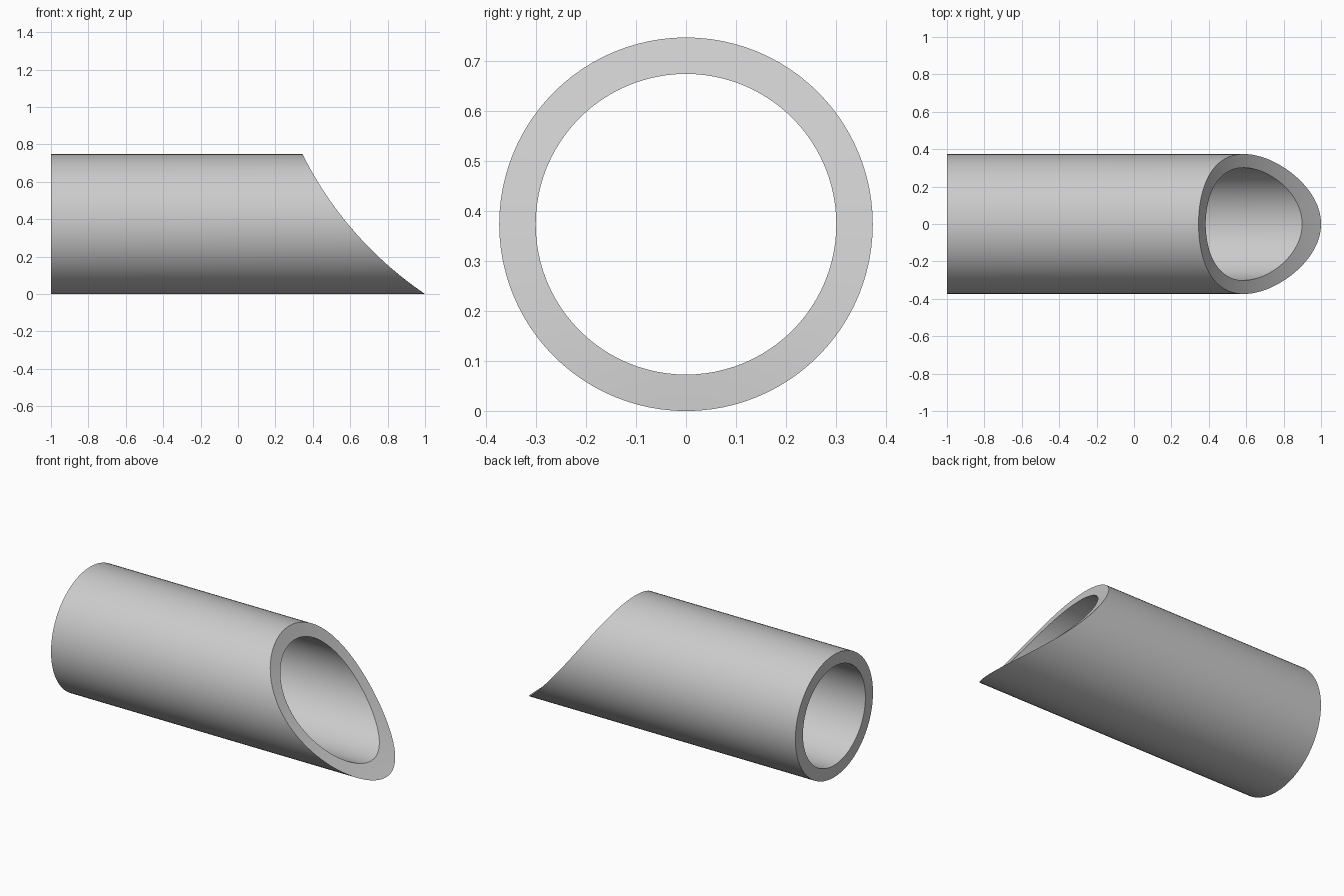
import bpy, bmesh, math

cube = bpy.data.objects.get("Cube")
if cube:
    bpy.data.objects.remove(cube, do_unlink=True)

OUTER, INNER = 0.374, 0.301
SEGMENTS = 96
LEFT_END = -1.0

# Arc of the saddle cut, from the upper lip to the lower tip
TOP_X, TIP_X, ARC_RADIUS = 0.345, 1.0, 1.95
chord_x, chord_z = TIP_X - TOP_X, -2 * OUTER
chord = math.hypot(chord_x, chord_z)
rise = math.sqrt(ARC_RADIUS ** 2 - (chord / 2) ** 2)
centre_x = (TOP_X + TIP_X) / 2 - chord_z / chord * rise
centre_z = OUTER + chord_x / chord * rise


def cut_x(z):
    return centre_x - math.sqrt(ARC_RADIUS ** 2 - (z - centre_z) ** 2)


def ring(bm, radius, at_cut):
    verts = []
    for i in range(SEGMENTS):
        a = 2 * math.pi * i / SEGMENTS
        y, z = radius * math.cos(a), OUTER + radius * math.sin(a)
        verts.append(bm.verts.new((cut_x(z) if at_cut else LEFT_END, y, z)))
    return verts


# Tube wall: outside, saddle-cut rim, bore, square rim
bm = bmesh.new()
middle = (OUTER + INNER) / 2
rings = [ring(bm, OUTER, False), ring(bm, OUTER, True), ring(bm, middle, True),
         ring(bm, INNER, True), ring(bm, INNER, False)]
for a, b in zip(rings, rings[1:] + rings[:1]):
    for i in range(SEGMENTS):
        j = (i + 1) % SEGMENTS
        bm.faces.new((a[i], a[j], b[j], b[i]))
bmesh.ops.recalc_face_normals(bm, faces=bm.faces)
mesh = bpy.data.meshes.new("cut_pipe")
bm.to_mesh(mesh)
bm.free()

# Plain grey finish
grey = bpy.data.materials.new("light grey")
grey.use_nodes = True
colour = (0.6, 0.6, 0.6, 1)
grey.diffuse_color = colour
grey.node_tree.nodes["Principled BSDF"].inputs["Base Color"].default_value = colour
mesh.materials.append(grey)

pipe = bpy.data.objects.new("cut_pipe", mesh)
bpy.context.collection.objects.link(pipe)
bpy.ops.object.select_all(action='DESELECT')
pipe.select_set(True)
bpy.context.view_layer.objects.active = pipe
bpy.ops.object.shade_smooth_by_angle(angle=math.radians(25))
